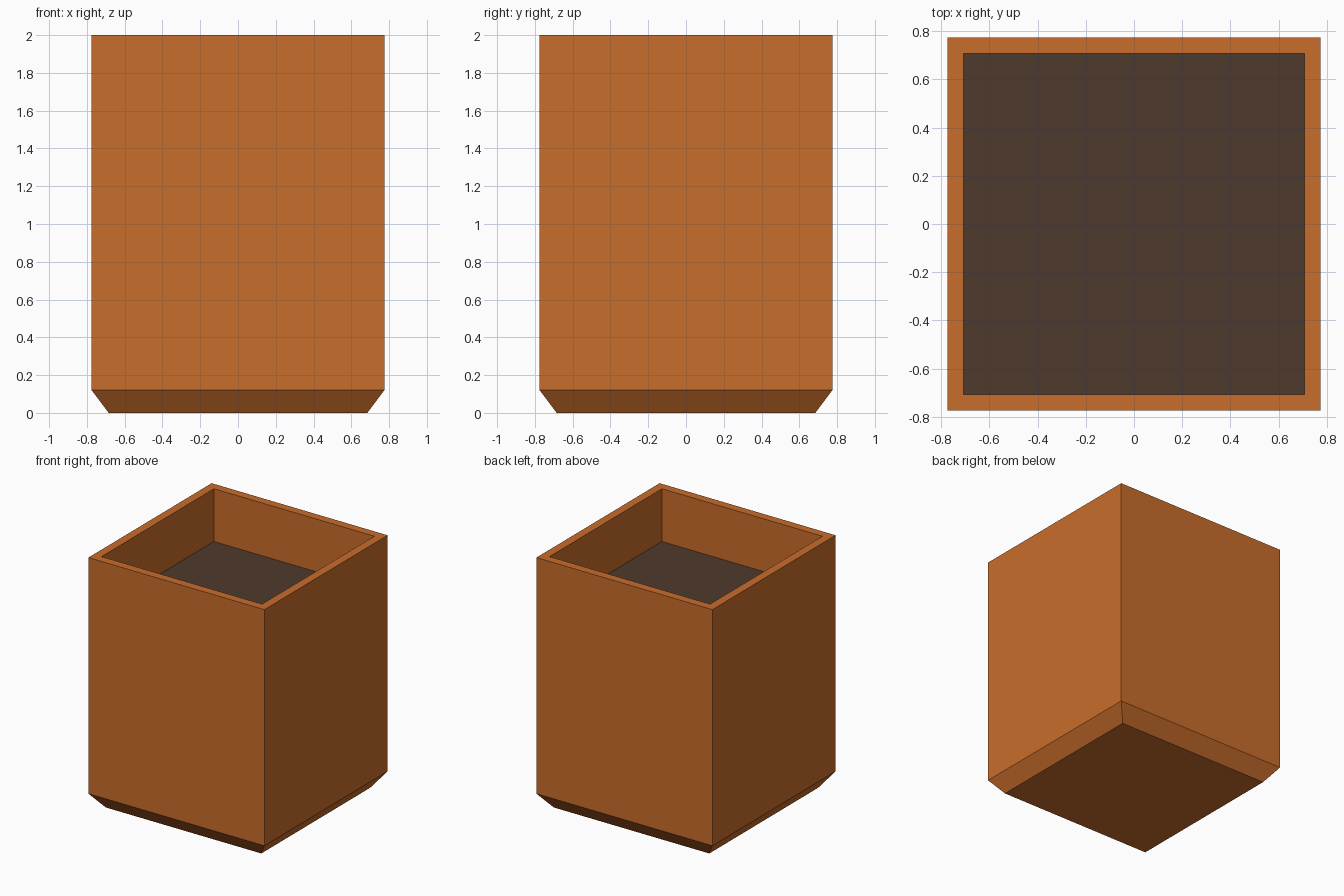
import bpy, bmesh

if "Cube" in bpy.data.objects:
    bpy.data.objects.remove(bpy.data.objects["Cube"])

def material(name, rgb):
    m = bpy.data.materials.new(name)
    m.diffuse_color = (*rgb, 1)
    m.use_nodes = True
    m.node_tree.nodes["Principled BSDF"].inputs["Base Color"].default_value = m.diffuse_color
    return m

def ring_stack(name, rings, mat, cap_start=False, cap_end=False):
    """Square rings (half width, z) joined in order into flat-sided walls."""
    bm = bmesh.new()
    loops = [[bm.verts.new((sx * h, sy * h, z))
              for sx, sy in ((-1, -1), (1, -1), (1, 1), (-1, 1))]
             for h, z in rings]
    for a, b in zip(loops, loops[1:]):
        for i in range(4):
            j = (i + 1) % 4
            bm.faces.new((a[i], a[j], b[j], b[i]))
    if cap_start:
        bm.faces.new(loops[0][::-1])
    if cap_end:
        bm.faces.new(loops[-1])
    mesh = bpy.data.meshes.new(name)
    bm.to_mesh(mesh)
    bm.free()
    mesh.materials.append(mat)
    obj = bpy.data.objects.new(name, mesh)
    bpy.context.collection.objects.link(obj)
    return obj

terracotta = material("terracotta", (0.584, 0.153, 0.024))
soil_brown = material("soil brown", (0.076, 0.042, 0.026))

SOIL_Z = 1.58

# Pot: base, chamfer, outer wall, rim, inner wall down to the soil
ring_stack("planter_pot",
           [(0.685, 0), (0.775, 0.12), (0.775, 2), (0.707, 2), (0.707, SOIL_Z)],
           terracotta, cap_start=True)

# Soil: flat fill inside the pot
ring_stack("soil", [(0.707, SOIL_Z)], soil_brown, cap_end=True)
